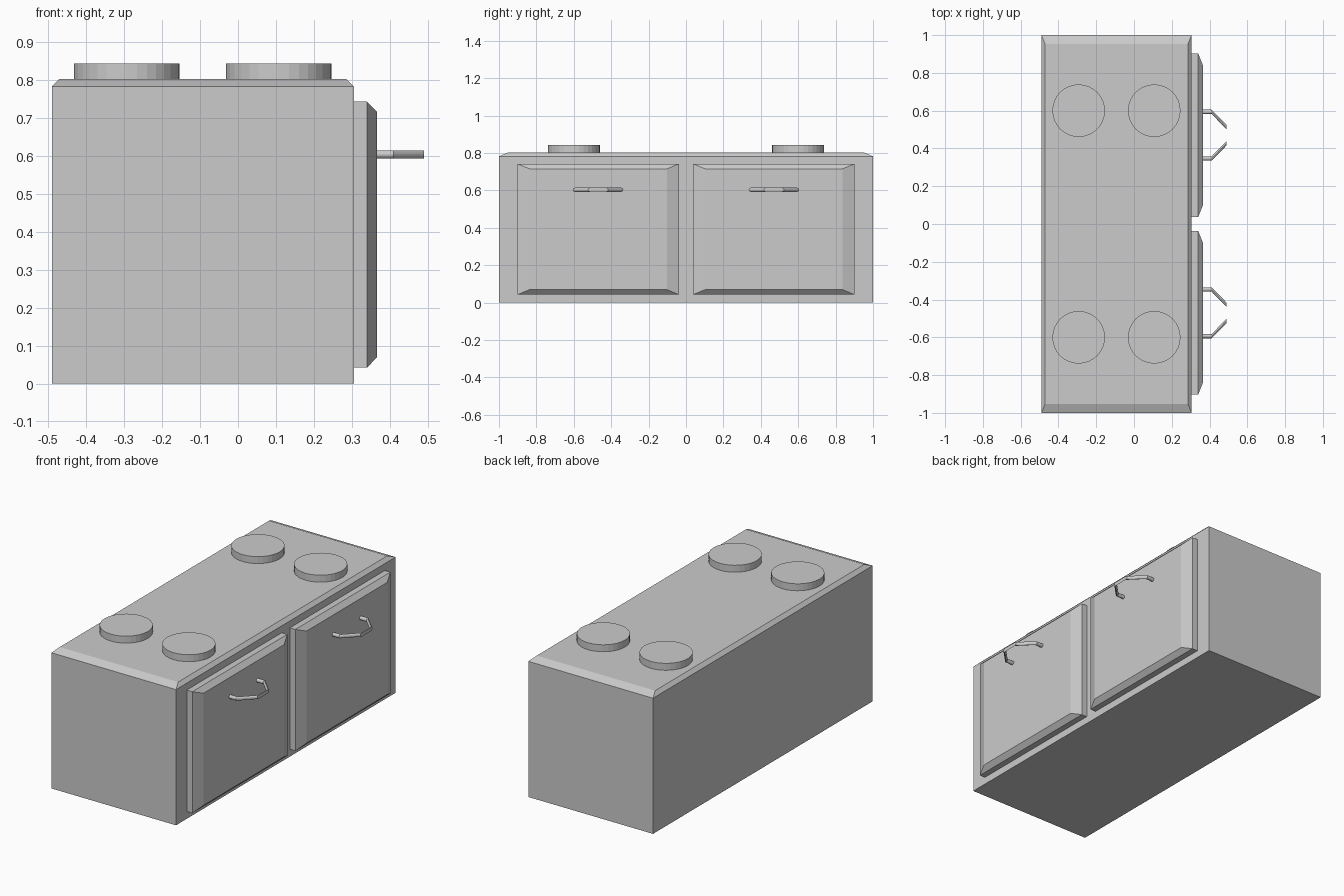
import bpy, bmesh, math

if "Cube" in bpy.data.objects:
    bpy.data.objects.remove(bpy.data.objects["Cube"])


def loft(name, rings, smooth=False):
    """Skin a list of equal-length vertex rings and cap both ends."""
    bm = bmesh.new()
    loops = [[bm.verts.new(p) for p in ring] for ring in rings]
    n = len(loops[0])
    for a, b in zip(loops, loops[1:]):
        for i in range(n):
            j = (i + 1) % n
            bm.faces.new((a[i], a[j], b[j], b[i]))
    bm.faces.new(loops[0][::-1])
    bm.faces.new(loops[-1])
    if not smooth:
        bmesh.ops.recalc_face_normals(bm, faces=bm.faces)
    mesh = bpy.data.meshes.new(name)
    bm.to_mesh(mesh)
    bm.free()
    ob = bpy.data.objects.new(name, mesh)
    bpy.context.collection.objects.link(ob)
    return ob


def rect(a0, a1, b0, b1):
    return [(a0, b0), (a1, b0), (a1, b1), (a0, b1)]


# Cabinet body with a chamfered top rim
levels = [(0, 0, 0), (0.782, 0, 0), (0.802, 0.02, 0.048)]
loft("cabinet_body", [[(x, y, z) for x, y in rect(-0.49 + dx, 0.305 - dx, -1 + dy, 1 - dy)]
                      for z, dx, dy in levels])

# Four round burners
for x in (-0.293, 0.107):
    for y in (-0.6, 0.6):
        bpy.ops.mesh.primitive_cylinder_add(vertices=32, radius=0.139, depth=0.05,
                                            location=(x, y, 0.817))
        bpy.context.object.name = "burner"

for side, label in ((1, "back"), (-1, "front")):
    # Door panel with bevelled face
    steps = [(0.30, 0, 0), (0.34, 0, 0), (0.366, 0.065, 0.027)]
    loft(label + "_door", [[(x, side * y, z) for y, z in
                            rect(0.037 + dy, 0.902 - dy, 0.042 + dz, 0.742 - dz)]
                           for x, dy, dz in steps])

    # Bent handle: round sections kept facing x, so the grip is a thin strip
    path = [(0.36, -0.124), (0.41, -0.124), (0.49, -0.043),
            (0.49, 0.043), (0.41, 0.124), (0.36, 0.124)]
    angles = [2 * math.pi * k / 12 for k in range(12)]
    loft(label + "_handle", [[(x, side * (0.47 + dy + 0.011 * math.cos(t)),
                               0.603 + 0.011 * math.sin(t)) for t in angles]
                             for x, dy in path])
